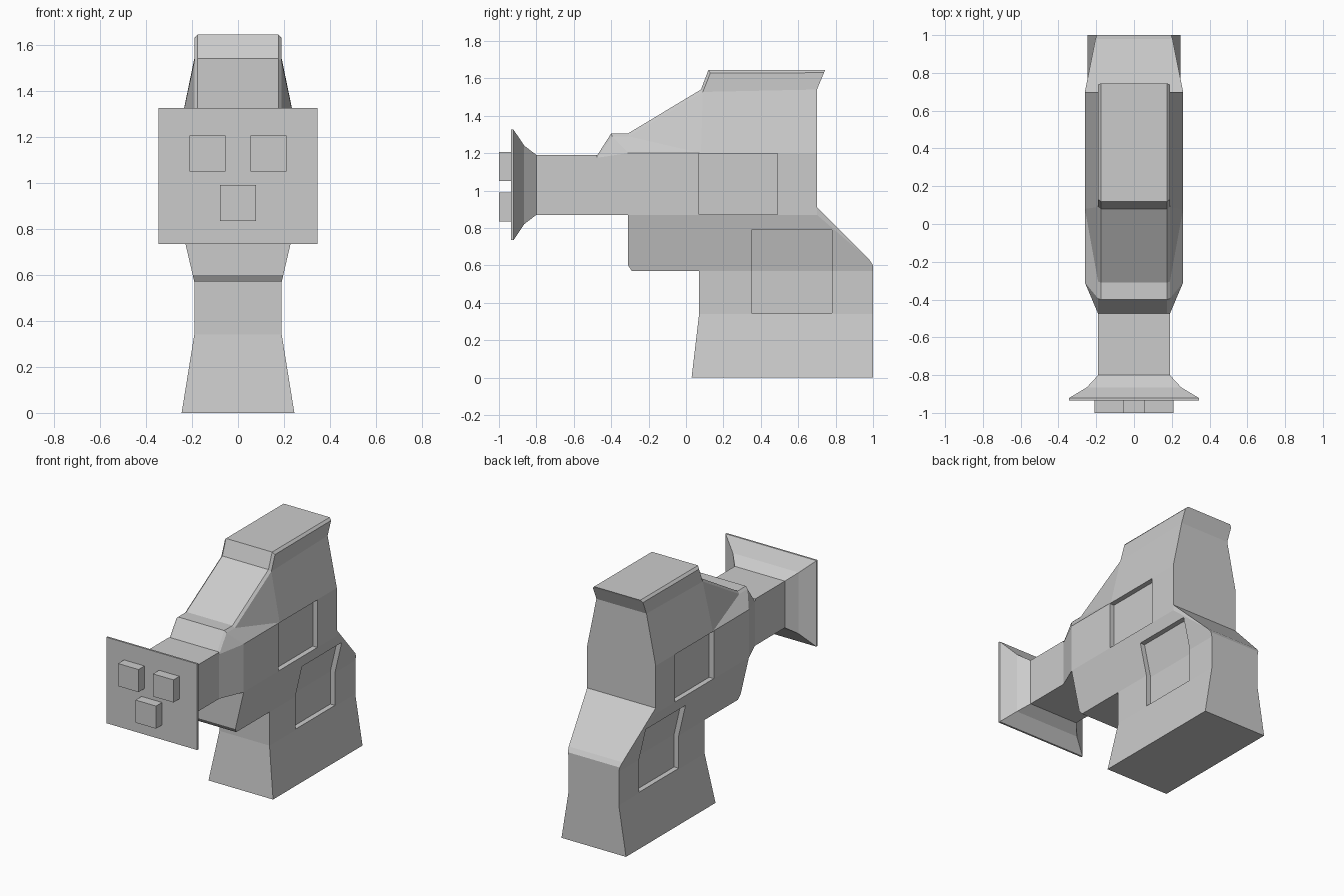
import bpy, bmesh

if "Cube" in bpy.data.objects:
    bpy.data.objects.remove(bpy.data.objects["Cube"])


def make(name, verts, faces):
    me = bpy.data.meshes.new(name)
    me.from_pydata(verts, [], faces)
    bm = bmesh.new()
    bm.from_mesh(me)
    bmesh.ops.recalc_face_normals(bm, faces=bm.faces)
    bm.to_mesh(me)
    bm.free()
    ob = bpy.data.objects.new(name, me)
    bpy.context.collection.objects.link(ob)
    return ob


def box(name, x0, x1, y0, y1, z0, z1):
    v = [(x, y, z) for x in (x0, x1) for y in (y0, y1) for z in (z0, z1)]
    return make(name, v, [(0, 1, 3, 2), (4, 6, 7, 5), (0, 4, 5, 1),
                          (2, 3, 7, 6), (0, 2, 6, 4), (1, 5, 7, 3)])


def prism(name, xz, y0, y1):
    n = len(xz)
    v = [(x, y, z) for y in (y0, y1) for x, z in xz]
    f = [(i, (i + 1) % n, (i + 1) % n + n, i + n) for i in range(n)]
    return make(name, v, f + [tuple(range(n)), tuple(range(n, 2 * n))])


# Body: closed side outline as (y, z, half width)
outline = [(.03, 0, .245), (1, 0, .245), (1, .34, .19), (1, .57, .19),
           (1, .60, .197), (.98, .63, .204), (.70, .91, .26), (.70, 1.2, .26),
           (.70, 1.54, .19), (.738, 1.63, .19), (.745, 1.645, .175),
           (.12, 1.645, .175), (.08, 1.54, .175), (-.31, 1.305, .175),
           (-.40, 1.305, .175), (-.48, 1.18, .175), (-.475, 1.175, .19),
           (-.475, .87, .19), (-.31, .87, .26), (-.31, .60, .197),
           (-.29, .57, .19), (.07, .57, .19), (.07, .34, .19)]
# Points within the side: chamfer line, then the widest band
inner = [(.13, 1.628, .19), (.09, 1.527, .19), (-.305, 1.29, .19),
         (-.395, 1.29, .19), (.08, 1.2, .26), (-.31, 1.2, .26), (.70, .87, .26)]
side = [(0, 1, 2, 22), (22, 2, 3, 21), (20, 21, 3, 4, 5, 29, 18, 19), (5, 6, 29),
        (18, 29, 6, 7, 27, 28), (27, 7, 8, 24), (8, 9, 23, 24), (27, 24, 25),
        (28, 27, 25), (28, 25, 26), (28, 26, 16), (17, 18, 28, 16),
        (9, 10, 11, 23), (23, 11, 12, 24), (24, 12, 13, 25), (25, 13, 14, 26),
        (26, 14, 15, 16)]
pts = outline + inner
n, m = len(pts), len(outline)
verts = [(s * w, y, z) for s in (1, -1) for y, z, w in pts]
faces = side + [tuple(i + n for i in f) for f in side]
faces += [(i, (i + 1) % m, (i + 1) % m + n, i + n) for i in range(m)]
body = make("body", verts, faces)

# Shallow recessed panels on both sides
upper = ([(.225, .872), (.225, 1.198), (.4, 1.198), (.4, .872)], .07, .49)
lower = ([(.155, .345), (.155, .57), (.206, .79), (.4, .79), (.4, .345)], .35, .78)
for xz, y0, y1 in (upper, lower):
    for s in (1, -1):
        cutter = prism("panel_cutter", [(s * x, z) for x, z in xz], y0, y1)
        cutter.hide_render = True
        mod = body.modifiers.new("panel", 'BOOLEAN')
        mod.operation, mod.solver, mod.object = 'DIFFERENCE', 'EXACT', cutter
        bpy.context.view_layer.objects.active = body
        bpy.ops.object.modifier_apply(modifier=mod.name)
        bpy.data.objects.remove(cutter)

# Neck flaring into a square front plate: (y, half width, bottom, top)
rings = [(-.475, .19, .87, 1.19), (-.80, .19, .87, 1.19), (-.865, .25, .82, 1.24),
         (-.922, .345, .735, 1.325), (-.935, .345, .735, 1.325)]
verts = [p for y, w, a, b in rings for p in ((-w, y, a), (w, y, a), (w, y, b), (-w, y, b))]
faces = [(r + i, r + (i + 1) % 4, r + 4 + (i + 1) % 4, r + 4 + i)
         for r in range(0, 16, 4) for i in range(4)]
make("neck_and_plate", verts, faces + [(16, 17, 18, 19)])

# Three plug studs on the plate
for name, x, z in (("stud_left", -.1325, 1.1275), ("stud_right", .1325, 1.1275),
                   ("stud_bottom", 0, .9125)):
    box(name, x - .0775, x + .0775, -1, -.93, z - .0775, z + .0775)
